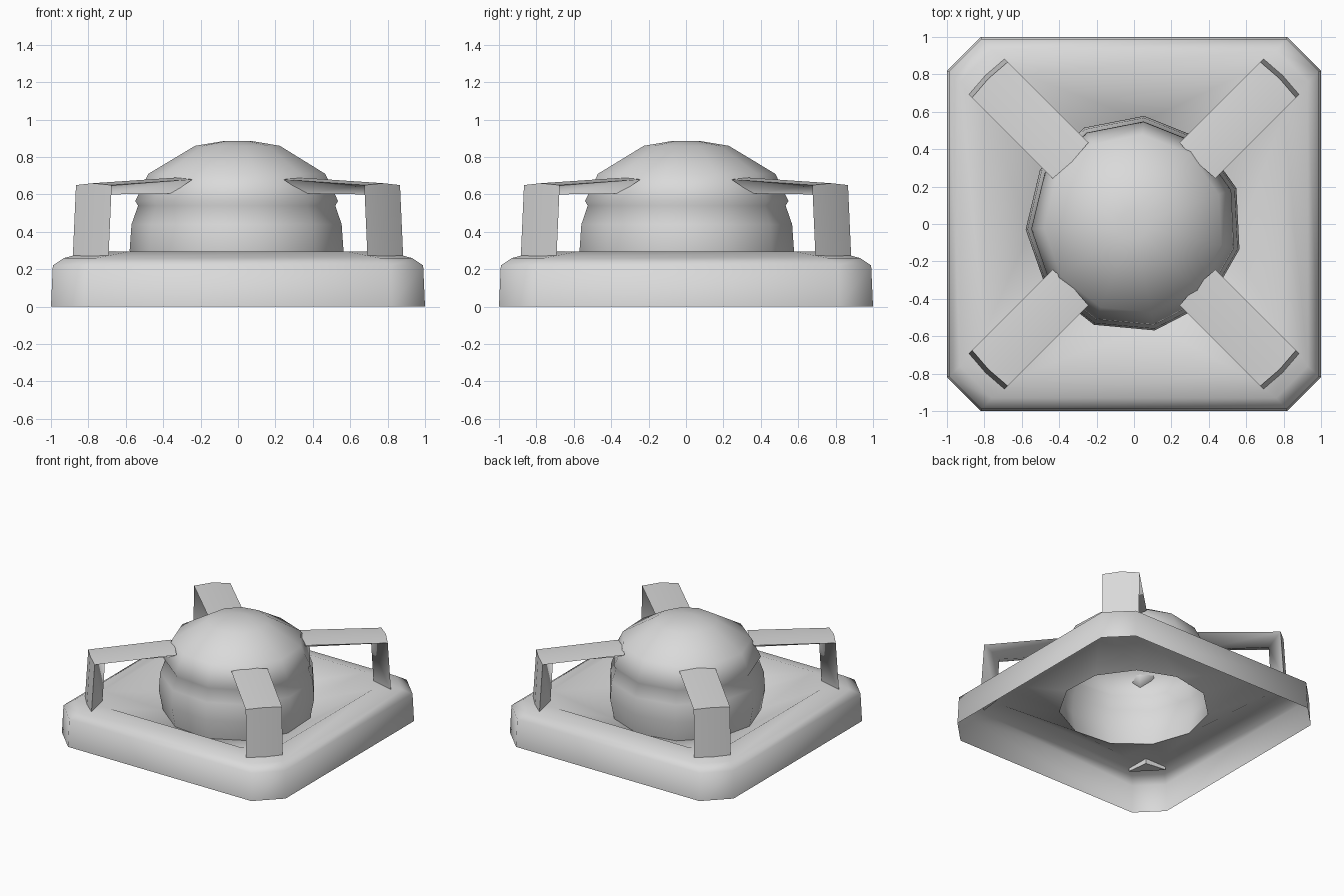
import bpy, bmesh, math
from math import cos, sin, radians

default_cube = bpy.data.objects.get("Cube")
if default_cube:
    bpy.data.objects.remove(default_cube)

grey = bpy.data.materials.new("light_grey")
grey.use_nodes = True
grey.diffuse_color = (0.7, 0.7, 0.7, 1)
grey.node_tree.nodes["Principled BSDF"].inputs["Base Color"].default_value = (0.7, 0.7, 0.7, 1)

SIDES = 11
PHASE = radians(-13.5)


def circle(r, z):
    """Points of a dome ring."""
    step = 2 * math.pi / SIDES
    return [(r * cos(PHASE + i * step), r * sin(PHASE + i * step), z) for i in range(SIDES)]


def clipped_square(h, c, z):
    """Square ring of half size h whose corners are cut at c."""
    corners = [(h, -c), (h, c), (c, h), (-c, h), (-h, c), (-h, -c), (-c, -h), (c, -h)]
    return [(x, y, z) for x, y in corners]


def loft(name, rings, cap_start=False, cap_end=False, angle=180):
    """Skin a list of closed rings, smooth shaded."""
    bm = bmesh.new()
    loops = [[bm.verts.new(p) for p in ring] for ring in rings]
    for a, b in zip(loops, loops[1:]):
        n = len(a)
        if len(b) == n:
            for i in range(n):
                bm.faces.new((a[i], a[(i + 1) % n], b[(i + 1) % n], b[i]))
        else:
            edges = []
            for loop in (a, b):
                for i, v in enumerate(loop):
                    w = loop[(i + 1) % len(loop)]
                    edges.append(bm.edges.get((v, w)) or bm.edges.new((v, w)))
            bmesh.ops.bridge_loops(bm, edges=edges)
    if cap_start:
        bm.faces.new(loops[0][::-1])
    if cap_end:
        bm.faces.new(loops[-1])
    bmesh.ops.recalc_face_normals(bm, faces=bm.faces)
    # Open shells face upward
    if not (cap_start and cap_end):
        if sum(f.normal.z * f.calc_area() for f in bm.faces) < 0:
            bmesh.ops.reverse_faces(bm, faces=bm.faces)
    mesh = bpy.data.meshes.new(name)
    bm.to_mesh(mesh)
    bm.free()
    mesh.materials.append(grey)
    obj = bpy.data.objects.new(name, mesh)
    bpy.context.collection.objects.link(obj)
    bpy.ops.object.select_all(action='DESELECT')
    obj.select_set(True)
    bpy.context.view_layer.objects.active = obj
    bpy.ops.object.shade_smooth_by_angle(angle=radians(angle))
    return obj


# Hollow base tray: wall, raised rim, then a dish sinking to the dome
loft("base_tray", [
    clipped_square(1.0, 0.82, 0),
    clipped_square(0.99, 0.815, 0.22),
    clipped_square(0.93, 0.76, 0.26),
    clipped_square(0.80, 0.58, 0.295),
    circle(0.55, 0.14),
])

# Dome, open underneath, with a slight step below its cap
dome_profile = [(0.55, 0.14), (0.58, 0.30), (0.57, 0.44), (0.535, 0.54),
                (0.55, 0.565), (0.48, 0.71), (0.23, 0.86), (0.08, 0.885)]
loft("dome", [circle(r, z) for r, z in dome_profile], cap_end=True)


# Four bent brackets from the dome to the tray corners
HALF_WIDTH = 0.135
# Each station: flat outer face (r, z), its crown, and the inner ridge
stations = [
    ((0.48, 0.68), (0.47, 0.69), (0.50, 0.605)),
    ((1.09, 0.65), (1.10, 0.66), (0.99, 0.60)),
    ((1.115, 0.25), (1.125, 0.25), (1.01, 0.25)),
]


def bracket(name, degrees):
    a = radians(degrees)

    def place(r, side, z):
        return (r * cos(a) - side * sin(a), r * sin(a) + side * cos(a), z)

    rings = [[place(edge[0], -HALF_WIDTH, edge[1]), place(crown[0], 0, crown[1]),
              place(edge[0], HALF_WIDTH, edge[1]), place(ridge[0], 0, ridge[1])]
             for edge, crown, ridge in stations]
    loft(name, rings, cap_start=True, cap_end=True, angle=75)


for name, degrees in (("back_left_bracket", 45), ("back_right_bracket", 135),
                      ("front_right_bracket", 225), ("front_left_bracket", 315)):
    bracket(name, degrees)
